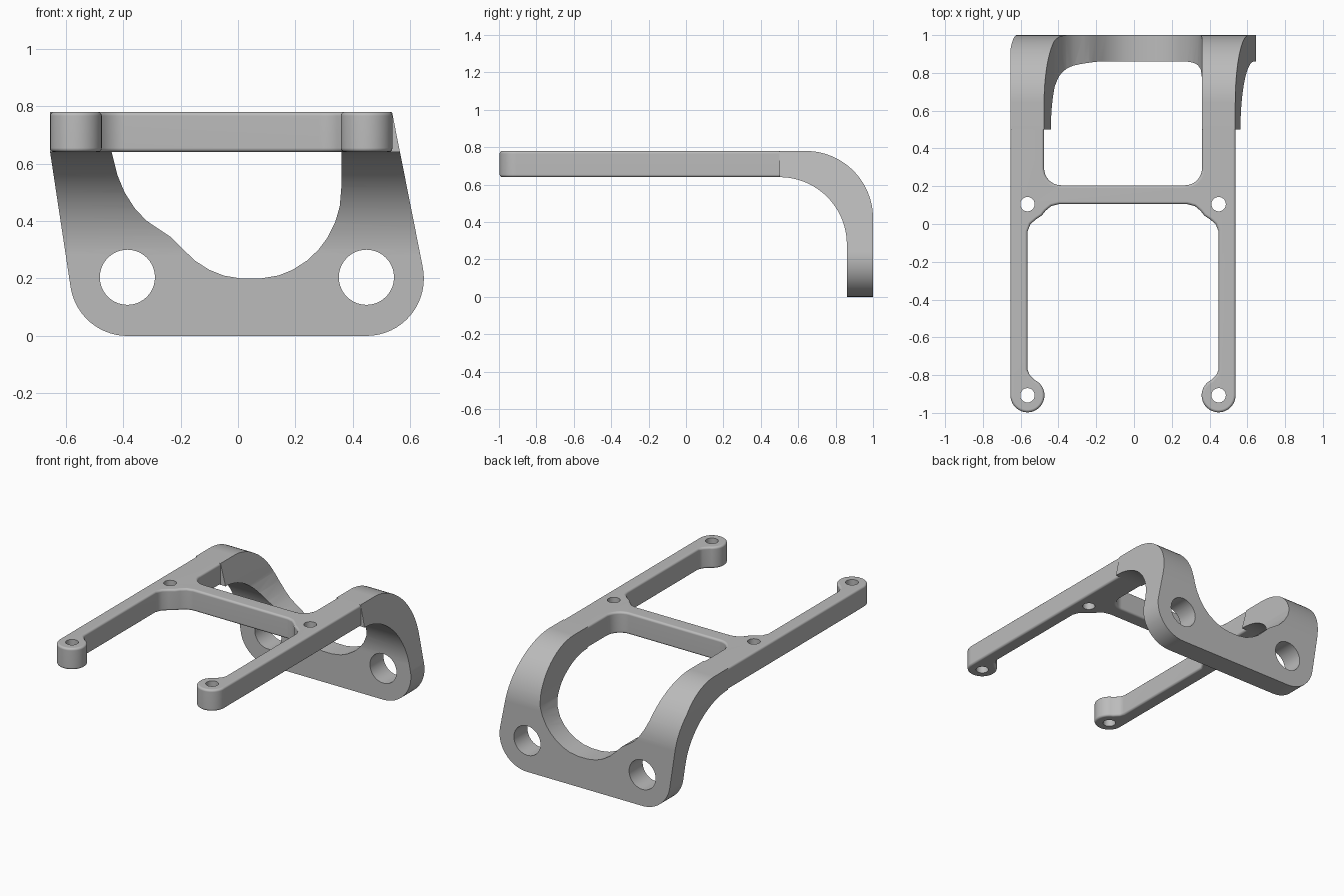
import bpy, bmesh, math
from mathutils import Matrix, Vector

cube = bpy.data.objects.get("Cube")
if cube:
    bpy.data.objects.remove(cube, do_unlink=True)

grey = bpy.data.materials.new("plain grey")
grey.use_nodes = True
colour = (0.5, 0.5, 0.5, 1)
grey.diffuse_color = colour
grey.node_tree.nodes["Principled BSDF"].inputs["Base Color"].default_value = colour

MID = -0.058          # centre line of the flat frame
JOIN = 0.5            # where the flat frame meets the bend
LOW, TOP = 0.64, 0.78  # underside and top of the flat frame


def arc(cx, cy, r, start, end, steps):
    angles = [math.radians(start + (end - start) * i / steps) for i in range(steps + 1)]
    return [(cx + r * math.cos(a), cy + r * math.sin(a)) for a in angles]


def prism(name, outline, place, depth, rounding=0):
    """Extrude a closed outline; place turns (a, b) into its start point."""
    bm = bmesh.new()
    face = bm.faces.new([bm.verts.new(place(a, b)) for a, b in outline])
    ext = bmesh.ops.extrude_face_region(bm, geom=[face])
    moved = [v for v in ext["geom"] if isinstance(v, bmesh.types.BMVert)]
    bmesh.ops.translate(bm, verts=moved, vec=Vector(depth))
    bmesh.ops.recalc_face_normals(bm, faces=bm.faces)
    if rounding:
        rims = [e for e in bm.edges
                if abs(e.verts[0].co.z - e.verts[1].co.z) < 1e-4
                and min(v.co.y for v in e.verts) < JOIN - 1e-4]
        bmesh.ops.bevel(bm, geom=rims, offset=rounding, segments=3,
                        profile=0.5, affect='EDGES')
    return finish(name, bm)


def finish(name, bm):
    mesh = bpy.data.meshes.new(name)
    bm.to_mesh(mesh)
    bm.free()
    mesh.materials.append(grey)
    obj = bpy.data.objects.new(name, mesh)
    bpy.context.collection.objects.link(obj)
    return obj


def drill(name, centre, radius, axis):
    bm = bmesh.new()
    bmesh.ops.create_cone(bm, cap_ends=True, segments=40, radius1=radius,
                          radius2=radius, depth=0.6)
    turn = Matrix.Rotation(math.pi / 2, 4, 'X') if axis == 'Y' else Matrix()
    bm.transform(Matrix.Translation(centre) @ turn)
    return finish(name, bm)


def activate(obj):
    bpy.ops.object.select_all(action='DESELECT')
    obj.select_set(True)
    bpy.context.view_layer.objects.active = obj


def combine(obj, cutter, operation):
    activate(obj)
    mod = obj.modifiers.new("cut", 'BOOLEAN')
    mod.operation, mod.solver, mod.object = operation, 'EXACT', cutter
    bpy.ops.object.modifier_apply(modifier=mod.name)
    bpy.data.objects.remove(cutter, do_unlink=True)


def smooth(obj):
    activate(obj)
    bpy.ops.object.shade_smooth_by_angle(angle=math.radians(35))
    obj.modifiers.new("even_shading", 'WEIGHTED_NORMAL').keep_sharp = True


# Flat frame: two arms with round ends, joined by a cross bar
EYE, END_Y, BAR_Y = 0.506, -0.907, 0.105
half = [(0.34, BAR_Y), (0.38, 0.095), (0.41, 0.07), (0.43, 0.045),
        (0.46, 0.025), (0.49, 0.0), (EYE, -0.04),
        (EYE, -0.77), (0.495, -0.797)]
half += arc(EYE, END_Y, 0.09, 115, 360, 26)
half += [(EYE + 0.09, JOIN), (0.418, JOIN)]
half += arc(0.328, 0.295, 0.09, 0, -90, 8)
outline = [(MID + u, y) for u, y in half] + [(MID - u, y) for u, y in reversed(half)]
frame = prism("flat_frame", outline, lambda x, y: (x, y, LOW), (0, 0, TOP - LOW), 0.014)
for side in (-1, 1):
    for y in (END_Y, BAR_Y):
        combine(frame, drill("screw_drill", (MID + side * EYE, y, 0.7), 0.038, 'Z'),
                'DIFFERENCE')
smooth(frame)

# Bent mounting plate: side profile trimmed by the front outline
BEND = 0.36
profile = [(JOIN, LOW), (JOIN, TOP)]
profile += arc(1 - BEND, TOP - BEND, BEND, 90, 0, 24)
profile += [(1, 0), (0.86, 0)]
profile += arc(JOIN, LOW - BEND, BEND, 0, 90, 24)[:-1]
plate = prism("bent_mounting_plate", profile, lambda y, z: (-0.8, y, z), (1.6, 0, 0))

front = [(-0.654, 0.9), (-0.654, LOW)]
front += arc(-0.385, 0.2, 0.2, 188, 270, 14)
front += arc(0.447, 0.2, 0.2, 270, 372, 16)
front += [(0.536, TOP), (0.536, 0.9), (0.36, 0.9)]
# Lower edge of the large opening, right to left
front += [(0.36, 0.52), (0.354, 0.45), (0.338, 0.395), (0.31, 0.34), (0.28, 0.3),
          (0.24, 0.262), (0.19, 0.23), (0.14, 0.21), (0.08, 0.2), (0.01, 0.2),
          (-0.05, 0.21), (-0.1, 0.23), (-0.15, 0.262), (-0.2, 0.31),
          (-0.235, 0.345), (-0.27, 0.368), (-0.32, 0.402), (-0.36, 0.445),
          (-0.395, 0.5), (-0.42, 0.56), (-0.44, LOW), (-0.476, TOP), (-0.476, 0.9)]
combine(plate, prism("front_trim", front, lambda x, z: (x, 0.3, z), (0, 0.9, 0)), 'INTERSECT')
for x in (-0.385, 0.447):
    combine(plate, drill("mount_drill", (x, 0.93, 0.204), 0.096, 'Y'), 'DIFFERENCE')
smooth(plate)
